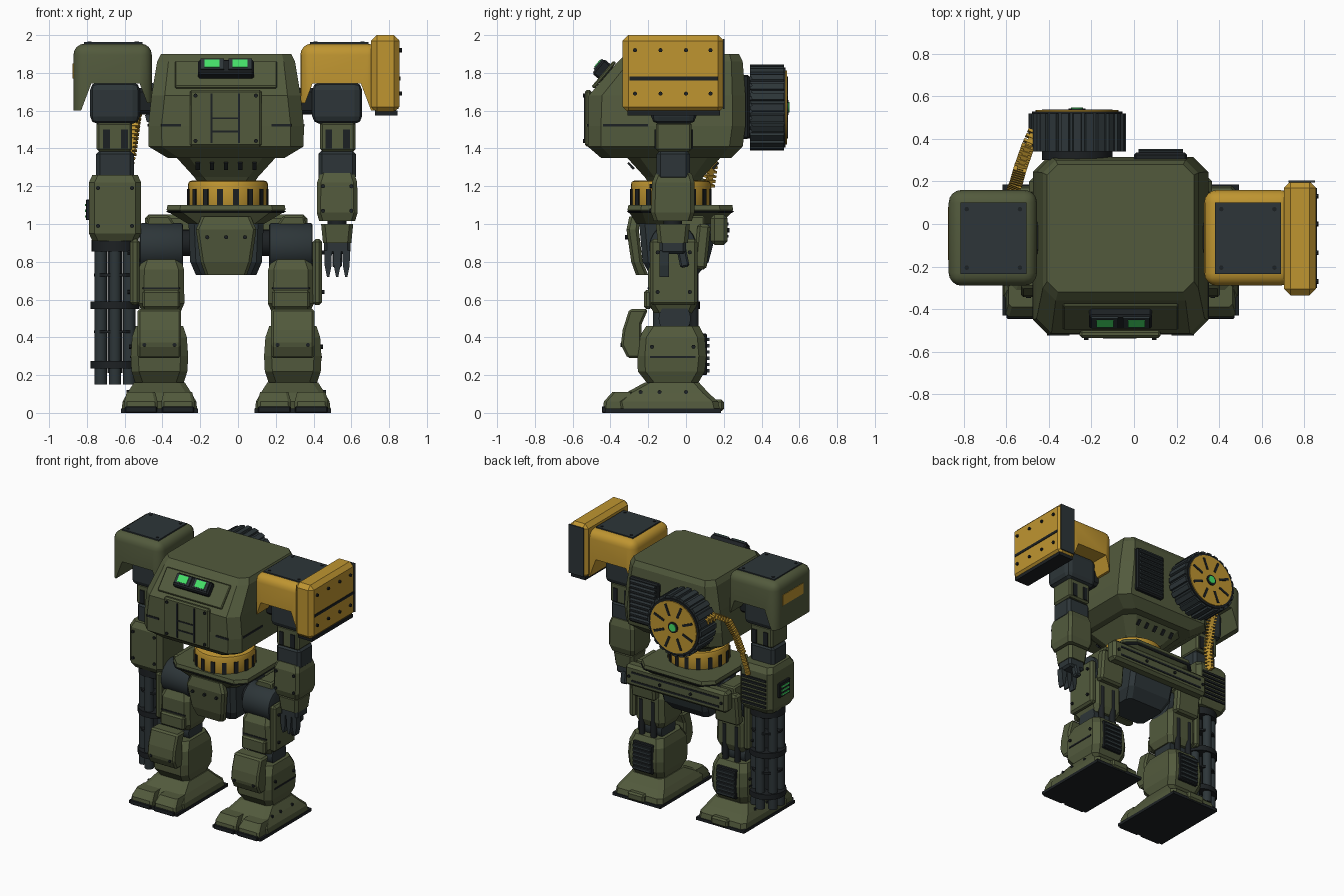
import bpy, bmesh, math
from mathutils import Matrix, Vector, Euler

if "Cube" in bpy.data.objects:
    bpy.data.objects.remove(bpy.data.objects["Cube"])

CX, CY = -0.063, -0.065          # body centre line and arm depth


def material(name, col):
    m = bpy.data.materials.new(name)
    m.diffuse_color = (*col, 1)
    m.use_nodes = True
    m.node_tree.nodes["Principled BSDF"].inputs["Base Color"].default_value = m.diffuse_color
    return m


GREEN = material("olive_green", (0.085, 0.102, 0.046))
DARK = material("slate", (0.026, 0.036, 0.040))
BLACK = material("black_metal", (0.012, 0.015, 0.017))
YELLOW = material("yellow", (0.52, 0.30, 0.030))
GLOW = material("glow_green", (0.06, 0.75, 0.14))


def finish(name, bm, mat, bevel=0, segs=1, smooth=False):
    bmesh.ops.recalc_face_normals(bm, faces=bm.faces[:])
    me = bpy.data.meshes.new(name)
    bm.to_mesh(me)
    bm.free()
    me.materials.append(mat)
    ob = bpy.data.objects.new(name, me)
    bpy.context.collection.objects.link(ob)
    bpy.ops.object.select_all(action='DESELECT')
    bpy.context.view_layer.objects.active = ob
    ob.select_set(True)
    if bevel:
        b = ob.modifiers.new("bevel", 'BEVEL')
        b.width, b.segments = bevel, segs
        bpy.ops.object.modifier_apply(modifier="bevel")
    if smooth:
        bpy.ops.object.shade_smooth_by_angle(angle=math.radians(35))
    return ob


def box(name, x, y, z, mat, bevel=0, segs=1, rot=(0, 0, 0), smooth=False):
    """Box from (min, max) pairs, turned about its own centre."""
    c = Vector(((x[0] + x[1]) / 2, (y[0] + y[1]) / 2, (z[0] + z[1]) / 2))
    size = (abs(x[1] - x[0]), abs(y[1] - y[0]), abs(z[1] - z[0]))
    bm = bmesh.new()
    bmesh.ops.create_cube(bm, size=1, matrix=Matrix.LocRotScale(c, Euler(rot), size))
    return finish(name, bm, mat, bevel, segs, smooth)


def loft(name, cx, rings, mat):
    """Stacked chamfered rectangles: (z, half width, y0, y1, chamfer)."""
    bm, loops = bmesh.new(), []
    for z, h, a, b, c in rings:
        pts = [(-h + c, a), (h - c, a), (h, a + c), (h, b - c), (h - c, b), (-h + c, b), (-h, b - c), (-h, a + c)]
        loops.append([bm.verts.new((cx + p, q, z)) for p, q in pts])
    for lo, hi in zip(loops, loops[1:]):
        for i in range(8):
            bm.faces.new((lo[i], lo[(i + 1) % 8], hi[(i + 1) % 8], hi[i]))
    bm.faces.new(loops[0])
    bm.faces.new(loops[-1])
    return finish(name, bm, mat)


def prism(name, pts, axis, a, b, mat, bevel=0, segs=1):
    """Outline in (y,z) pushed along x, or in (x,z) pushed along y."""
    put = (lambda p, t: (t, *p)) if axis == 'x' else (lambda p, t: (p[0], t, p[1]))
    bm = bmesh.new()
    A, B = ([bm.verts.new(put(p, t)) for p in pts] for t in (a, b))
    for i in range(len(pts)):
        j = (i + 1) % len(pts)
        bm.faces.new((A[i], A[j], B[j], B[i]))
    bm.faces.new(A)
    bm.faces.new(B)
    return finish(name, bm, mat, bevel, segs)


TURN = {'x': Matrix.Rotation(math.pi / 2, 4, 'Y'), 'y': Matrix.Rotation(math.pi / 2, 4, 'X'), 'z': Matrix()}


def cyls(name, centres, r, depth, axis, mat, n=24, bevel=0):
    bm = bmesh.new()
    for c in centres:
        bmesh.ops.create_cone(bm, cap_ends=True, segments=n, radius1=r, radius2=r, depth=depth,
                              matrix=Matrix.Translation(c) @ TURN[axis])
    return finish(name, bm, mat, bevel, 2, n > 10)


def studs(name, centres, axis):
    cyls(name, centres, 0.011, 0.02, axis, BLACK, 8)


# ---- torso
loft("torso", CX, [(1.35, .31, -.45, .24, .06), (1.41, .41, -.52, .30, .07), (1.52, .412, -.52, .315, .07),
                   (1.68, .395, -.515, .315, .07), (1.86, .365, -.36, .30, .06), (1.9, .345, -.32, .28, .05)], GREEN)
loft("torso_funnel", CX, [(1.22, .15, -.20, .07, .05), (1.25, .17, -.22, .09, .05), (1.36, .27, -.32, .19, .07)], GREEN)
for i in range(5):
    t = CX + (i - 2) * .075
    box("funnel_slot", (t - .011, t + .011), (-.297, -.285), (1.285, 1.33), BLACK, rot=(.75, 0, 0))
    box("funnel_slot_back", (t - .011, t + .011), (.15, .162), (1.285, 1.33), BLACK, rot=(-.75, 0, 0))
box("chest_panel", (-.255, .125), (-.535, -.50), (1.41, 1.71), GREEN, .01)
for t in (-.14, .005):
    box("chest_seam", (t - .006, t + .006), (-.539, -.53), (1.43, 1.69), BLACK)
for z in (1.56, 1.49):
    box("chest_cross_seam", (-.14, .005), (-.539, -.53), (z - .005, z + .005), BLACK)
studs("chest_studs", [(x, -.535, z) for x in (-.225, .095) for z in (1.44, 1.68)], 'y')
for s in (-1, 1):
    box("torso_front_seam", (CX + s * .24, CX + s * .345), (-.524, -.515), (1.515, 1.53), BLACK)
    box("torso_side_seam", (CX + s * .405, CX + s * .415), (-.44, -.2), (1.515, 1.53), BLACK)

# ---- sensor window on the sloped brow
SL = (-0.70, 0, 0)
box("brow_panel", (CX - .27, CX + .27), (-.445, -.425), (1.70, 1.88), GREEN, .006, rot=SL)
box("window_frame", (CX - .148, CX + .148), (-.475, -.395), (1.76, 1.86), BLACK, .01, rot=SL)
for t in (CX - .074, CX + .074):
    box("window_recess", (t - .062, t + .062), (-.475, -.412), (1.793, 1.863), DARK, rot=SL)
    box("window", (t - .04, t + .04), (-.478, -.417), (1.806, 1.858), GLOW, rot=SL)

# ---- rear vent
box("vent_frame", (0, .25), (.29, .335), (1.45, 1.79), BLACK, .01)
for i in range(9):
    z = 1.48 + i * .035
    box("vent_slat", (.02, .23), (.325, .35), (z, z + .018), DARK, rot=(.4, 0, 0))

# ---- ammunition drum
DX, DZ = -.267, 1.617
ribs = []
for i in range(24):
    for d, r in ((-.38, .215), (-.3, .229), (.3, .229), (.38, .215)):
        a = (i + d) * math.tau / 24
        ribs.append((DX + r * math.cos(a), DZ + r * math.sin(a)))
prism("drum", ribs, 'y', .34, .52, DARK)
cyls("drum_mount", [(DX, .33, DZ)], .165, .06, 'y', BLACK)
cyls("drum_rim", [(DX, .52, DZ)], .212, .016, 'y', BLACK, 32)
cyls("drum_cover", [(DX, .525, DZ)], .195, .02, 'y', YELLOW, 32)
for i in range(8):
    a = (i + .5) * math.tau / 8
    x, z = DX + .13 * math.cos(a), DZ + .13 * math.sin(a)
    box("drum_slot", (x - .045, x + .045), (.53, .539), (z - .009, z + .009), BLACK, rot=(0, -a, 0))
cyls("drum_hub", [(DX, .537, DZ)], .04, .012, 'y', BLACK)
cyls("drum_light", [(DX, .541, DZ)], .028, .012, 'y', GLOW)

# ---- ammunition belt
path = [Vector(p) for p in ((-.47, .43, 1.68), (-.50, .36, 1.70), (-.535, .26, 1.64),
                            (-.555, .19, 1.50), (-.575, .14, 1.35), (-.61, .115, 1.18))]
bm = bmesh.new()
for a, b in zip(path, path[1:]):
    n = max(2, round((b - a).length / .024))
    q = (b - a).to_track_quat('Z', 'Y')
    for i in range(n):
        c = a.lerp(b, i / n)
        bmesh.ops.create_cube(bm, size=1, matrix=Matrix.LocRotScale(c, q, (.062, .034, .013)))
        bmesh.ops.create_cube(bm, size=1, matrix=Matrix.LocRotScale(c, q, (.03, .022, .03)))
finish("ammo_belt", bm, YELLOW)

# ---- waist and pelvis
WY = -.08
cyls("waist_ring", [(CX + .01, WY, 1.155)], .212, .15, 'z', YELLOW, 32, .02)
for i in range(16):
    a = (i + .5) * math.tau / 16
    x, y = CX + .01 + .211 * math.cos(a), WY + .211 * math.sin(a)
    box("waist_slot", (x - .006, x + .006), (y - .015, y + .015), (1.09, 1.185), BLACK, rot=(0, 0, a))
loft("hip_plate", CX, [(1.0, .20, -.26, .18, .05), (1.06, .30, -.30, .24, .07),
                       (1.075, .315, -.31, .25, .07), (1.10, .31, -.305, .245, .07)], GREEN)
loft("hip_plate_trim", CX, [(1.058, .303, -.303, .243, .07), (1.068, .318, -.314, .254, .07)], BLACK)
loft("pelvis", CX, [(.73, .16, -.19, .06, .03), (.80, .19, -.23, .12, .03), (1.03, .20, -.25, .18, .03)], DARK)
loft("front_flap", CX, [(.73, .11, -.265, -.20, .015), (.80, .135, -.29, -.23, .015),
                        (.97, .16, -.315, -.25, .015), (1.04, .13, -.30, -.24, .015)], GREEN)
studs("flap_studs", [(CX + t, -.314, .93) for t in (-.1, 0, .1)], 'y')
box("rear_bar", (CX - .43, CX + .43), (.13, .22), (.89, 1.05), GREEN, .02)
for z in (.935, 1.0):
    box("rear_bar_groove", (CX - .37, CX + .37), (.215, .224), (z - .007, z + .007), BLACK)
studs("rear_bar_studs", [(CX + t, .22, .967) for t in (-.39, -.13, .13, .39)], 'y')

# ---- legs
for s in (-1, 1):
    L = CX + s * .353

    def X(a, b):
        return (L + s * a, L + s * b)

    cyls("hip_joint", [(L - s * .01, -.07, .88)], .125, .23, 'x', DARK, 24, .012)
    cyls("hip_axle", [(L - s * .15, -.07, .90)], .07, .25, 'x', BLACK)
    prism("hip_guard", [(L + s * u, z) for u, z in ((-.12, .94), (-.05, 1.045), (.06, 1.045), (.09, .90), (.04, .86))],
          'y', -.1, .10, GREEN, .01)
    box("rear_thigh_guard", X(-.1, .1), (.05, .12), (.76, 1.0), GREEN, .015, rot=(-.1, 0, 0))
    loft("thigh", L - s * .01, [(.53, .10, -.17, .04, .03), (.58, .122, -.20, .06, .03),
                                (.76, .12, -.20, .06, .03), (.82, .10, -.17, .04, .03)], GREEN)
    box("thigh_step", X(-.11, .09), (-.222, -.18), (.55, .65), GREEN, .012)
    box("thigh_seam", X(-.11, .09), (-.204, -.195), (.655, .665), BLACK)
    box("outer_thigh_plate", X(.105, .155), (-.19, .06), (.57, .92), GREEN, .015)
    studs("thigh_studs", [(L + s * .158, y, z) for y in (-.15, .02) for z in (.64, .85)], 'x')
    cyls("knee_joint", [(L, -.06, .50)], .085, .20, 'x', DARK, 20)
    for t in (-.05, .05):
        cyls("rear_piston", [(L + t, .045, .56)], .022, .34, 'z', BLACK, 12)
    loft("shin", L, [(.15, .125, -.20, .06, .04), (.22, .148, -.255, .10, .04), (.30, .152, -.258, .108, .04),
                     (.40, .145, -.25, .10, .04), (.46, .125, -.21, .07, .04)], GREEN)
    prism("knee_guard", [(-.30, .55), (-.20, .55), (-.235, .47), (-.235, .29), (-.31, .29), (-.345, .36), (-.335, .44)],
          'x', L - .115, L + .115, GREEN, .012)
    studs("knee_studs", [(L + t, -.338, .36) for t in (-.08, .08)], 'y')
    box("shin_side_seam", X(.147, .156), (-.19, .05), (.29, .302), BLACK)
    studs("shin_studs", [(L + s * .15, y, .35) for y in (-.18, .04)], 'x')
    box("calf_vent", X(-.085, .085), (.08, .112), (.20, .42), BLACK, .006)
    for i in range(6):
        box("calf_slat", X(-.075, .075), (.10, .125), (.215 + i * .033, .232 + i * .033), DARK)
    # foot
    loft("foot", L, [(.015, .20, -.36, .18, .03), (.06, .195, -.37, .17, .03), (.105, .17, -.32, .12, .03),
                     (.16, .135, -.22, .07, .03)], GREEN)
    box("sole", X(-.203, .203), (-.43, .185), (0, .022), BLACK)
    for t in (-.098, .098):
        loft("toe", L + t, [(.018, .09, -.44, -.28, .015), (.06, .088, -.435, -.28, .015), (.11, .075, -.39, -.28, .015)], GREEN)
        box("toe_cap", (L + t - .085, L + t + .085), (-.446, -.40), (.0, .035), BLACK, .005)
    box("heel", X(-.07, .07), (.14, .20), (.01, .07), GREEN, .012)
    studs("foot_studs", [(L + s * .165, y, .11) for y in (-.24, -.14, 0)], 'x')

# ---- shoulders and upper arms
for s, name, mat in ((-1, "right", GREEN), (1, "left", YELLOW)):
    A = CX + s * .588

    def X(a, b):
        return (A + s * a, A + s * b)

    shell = box(name + "_shoulder", X(-.195, .22), (-.29, .16), (1.45, 1.955), mat, .06, 4, smooth=True)
    cut = prism(name + "_shoulder_cutter", [(A + s * u, z) for u, z in (
        (-.3, 1.4), (-.3, 1.64), (-.17, 1.64), (-.13, 1.745), (.125, 1.745), (.18, 1.6), (.4, 1.6), (.4, 1.4))],
        'y', -.5, .5, mat)
    cut.hide_render = True
    mod = shell.modifiers.new("arch", 'BOOLEAN')
    mod.operation, mod.object, mod.solver = 'DIFFERENCE', cut, 'EXACT'
    bpy.context.view_layer.objects.active = shell
    bpy.ops.object.modifier_apply(modifier="arch")
    bpy.data.objects.remove(cut)
    box(name + "_shoulder_pad", X(-.145, .165), (-.235, .10), (1.945, 1.963), DARK)
    studs("pad_studs", [(A + s * u, y, 1.957) for u in (-.115, .135) for y in (-.205, .07)], 'z')
    box(name + "_upper_arm", X(-.132, .132), (-.185, .055), (1.53, 1.75), DARK, .04, 2)
    box(name + "_shoulder_axle", X(-.25, -.1), (-.14, .01), (1.58, 1.72), BLACK, .02)
    box(name + "_sleeve", X(-.09, .097), (-.16, .03), (1.385, 1.54), GREEN, .012)
    for t in (-.045, .05):
        box("sleeve_slot", (A + t - .018, A + t + .018), (-.167, -.158), (1.40, 1.50), BLACK)
        box("sleeve_slot_back", (A + t - .018, A + t + .018), (.028, .037), (1.40, 1.50), BLACK)
    box(name + "_elbow", X(-.10, .10), (-.155, .02), (1.23, 1.39), DARK, .02)
box("shoulder_stripe", (-.875, -.866), (-.17, .08), (1.77, 1.85), YELLOW)

# ---- launcher box on the left shoulder
box("launcher", (.705, .855), (-.335, .20), (1.59, 2.0), YELLOW, .03)
box("launcher_rear_plate", (.725, .85), (.196, .204), (1.61, 1.98), DARK)
box("launcher_base", (.725, .845), (-.31, .18), (1.575, 1.60), BLACK)
box("launcher_slit", (.85, .859), (-.30, .17), (1.76, 1.78), BLACK)
studs("launcher_studs", [(.857, y, z) for y in (-.27, -.135, 0, .13) for z in (1.69, 1.92)], 'x')

# ---- left forearm and hand
A = CX + .588
loft("left_forearm", A, [(1.015, .095, -.17, .03, .02), (1.06, .108, -.185, .045, .02),
                         (1.22, .106, -.18, .045, .02), (1.27, .09, -.16, .03, .02)], GREEN)
studs("forearm_studs", [(A + t, -.183, z) for t in (-.075, .075) for z in (1.07, 1.2)], 'y')
cyls("left_wrist", [(A, -.07, .99)], .05, .1, 'z', BLACK, 16)
loft("left_cuff", A, [(.90, .075, -.15, .01, .02), (1.0, .085, -.16, .02, .02)], GREEN)
box("left_palm", (A - .07, A + .07), (-.14, 0), (.84, .93), DARK, .015)
for i in range(3):
    t = A + (i - 1) * .048
    prism("finger", [(t - .02, .86), (t + .02, .86), (t + .018, .78), (t + .006, .72), (t - .006, .72), (t - .018, .78)],
          'y', -.14, -.09, DARK)
box("thumb", (A - .025, A + .025), (-.04, .01), (.77, .87), DARK, .01, rot=(.2, 0, 0))

# ---- right forearm and rotary gun
A = CX - .588
loft("right_forearm", A, [(.91, .12, -.18, .08, .03), (.95, .138, -.205, .105, .03),
                          (1.22, .138, -.205, .105, .03), (1.26, .12, -.18, .08, .03)], GREEN)
studs("gun_arm_studs", [(A + t, -.205, z) for t in (-.09, .09) for z in (.99, 1.19)], 'y')
for i in range(7):
    box("gun_arm_slat", (A - .1, A + .1), (.1, .115), (.96 + i * .033, .977 + i * .033), BLACK)
box("gun_arm_screen", (A - .155, A - .13), (-.11, .02), (1.02, 1.13), BLACK, .005)
for z in (1.04, 1.07, 1.10):
    box("screen_bar", (A - .159, A - .15), (-.09, 0), (z - .006, z + .006), GLOW)
GY = -.055
cyls("gun_base", [(A, GY, .885)], .125, .06, 'z', BLACK)
cyls("gun_barrels", [(A + .087 * math.sin(i * math.pi / 3), GY + .087 * math.cos(i * math.pi / 3), .525)
                     for i in range(6)], .033, .75, 'z', DARK, 14)
cyls("gun_core", [(A, GY, .54)], .04, .66, 'z', BLACK, 12)
cyls("gun_clamps", [(A, GY, .57), (A, GY, .255)], .13, .04, 'z', BLACK, 24)
cyls("gun_bands", [(A, GY, .73), (A, GY, .43)], .112, .014, 'z', BLACK, 24)
